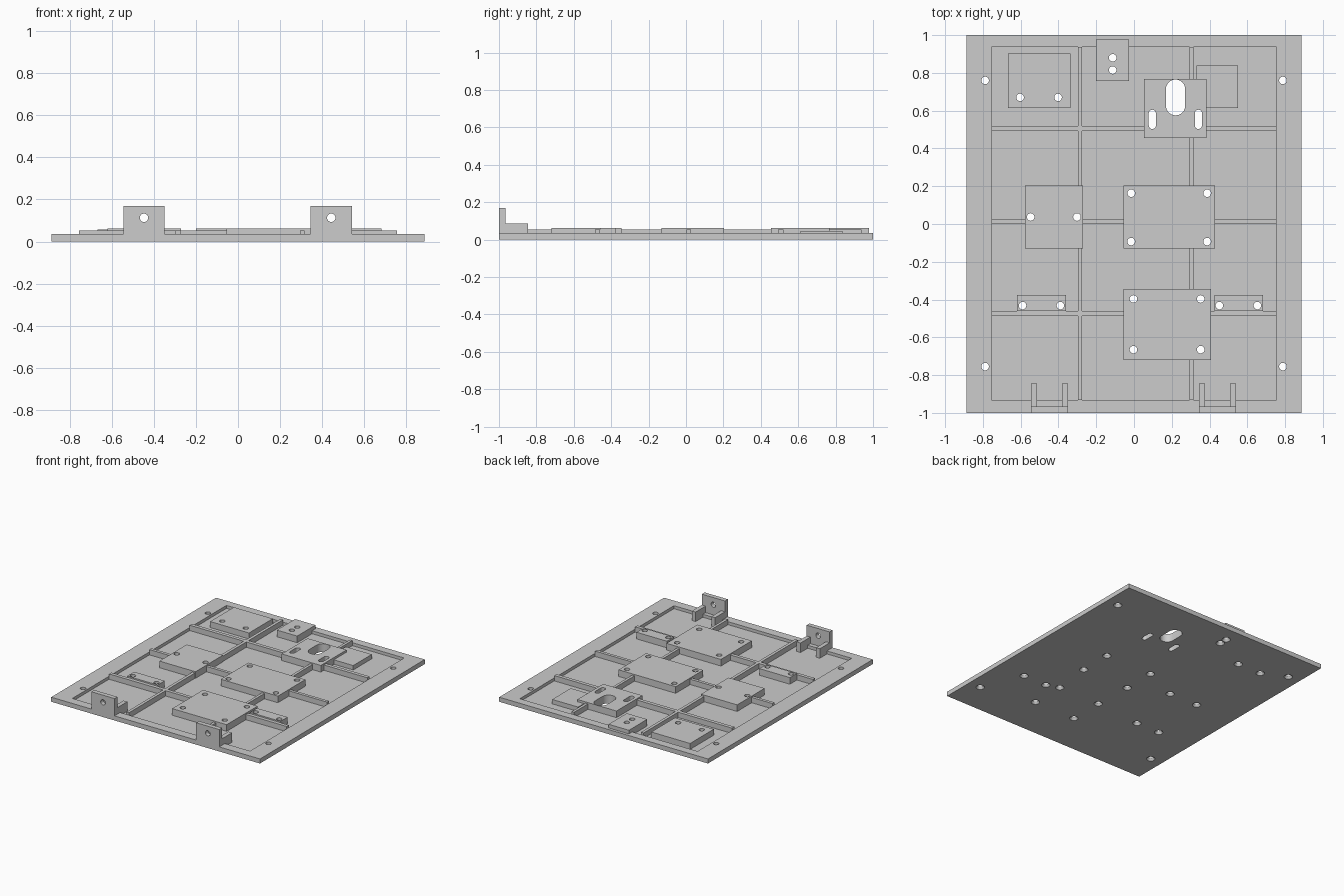
import bpy, bmesh, math

if "Cube" in bpy.data.objects:
    bpy.data.objects.remove(bpy.data.objects["Cube"])

FLOOR, DECK, RIB, PAD = 0.012, 0.035, 0.053, 0.063

grey = bpy.data.materials.new("plain grey")
grey.diffuse_color = (0.604, 0.604, 0.604, 1)
grey.use_nodes = True
grey.node_tree.nodes["Principled BSDF"].inputs["Base Color"].default_value = grey.diffuse_color


def make(name, bm):
    bmesh.ops.recalc_face_normals(bm, faces=bm.faces)
    me = bpy.data.meshes.new(name)
    bm.to_mesh(me)
    bm.free()
    me.materials.append(grey)
    ob = bpy.data.objects.new(name, me)
    bpy.context.collection.objects.link(ob)
    return ob


def prism(bm, pts, z0, z1):
    """Extrude a closed xy outline from z0 to z1."""
    low = [bm.verts.new((x, y, z0)) for x, y in pts]
    top = [bm.verts.new((x, y, z1)) for x, y in pts]
    bm.faces.new(low[::-1])
    bm.faces.new(top)
    for i in range(len(pts)):
        j = (i + 1) % len(pts)
        bm.faces.new((low[i], low[j], top[j], top[i]))


def boxes(name, *dims):
    bm = bmesh.new()
    for x0, x1, y0, y1, z0, z1 in dims:
        prism(bm, [(x0, y0), (x1, y0), (x1, y1), (x0, y1)], z0, z1)
    return make(name, bm)


def lathe(profile, n=24):
    """Capped solid turned around the z axis."""
    bm = bmesh.new()
    rings = [[bm.verts.new((r * math.cos(2 * math.pi * i / n),
                            r * math.sin(2 * math.pi * i / n), z))
              for i in range(n)] for r, z in profile]
    for a, b in zip(rings, rings[1:]):
        for i in range(n):
            j = (i + 1) % n
            bm.faces.new((a[i], a[j], b[j], b[i]))
    bm.faces.new(rings[0][::-1])
    bm.faces.new(rings[-1])
    return make("round_cutter", bm)


def slot(cx, y0, y1, r, n=12):
    """Rounded slot cutter running along y."""
    arc = [(r * math.cos(math.pi * i / n), r * math.sin(math.pi * i / n)) for i in range(n + 1)]
    bm = bmesh.new()
    prism(bm, [(cx + x, y1 - r + y) for x, y in arc] +
          [(cx - x, y0 + r - y) for x, y in arc], -0.1, 0.3)
    return make("slot_cutter", bm)


def cut(ob, cutter):
    m = ob.modifiers.new("cut", 'BOOLEAN')
    m.operation, m.solver, m.object = 'DIFFERENCE', 'EXACT', cutter
    dg = bpy.context.evaluated_depsgraph_get()
    me = bpy.data.meshes.new_from_object(ob.evaluated_get(dg))
    ob.modifiers.clear()
    ob.data = me


# Base plate with a shallow pocket
plate = boxes("base_plate", (-0.887, 0.887, -1, 1, 0, DECK))
pocket = boxes("pocket_cutter", (-0.755, 0.755, -0.932, 0.938, FLOOR, 0.2))
cut(plate, pocket)
bpy.data.objects.remove(pocket)

# Stiffening ribs, broken where they meet pads or one another
L0, L1, R0, R1 = -0.297, -0.274, 0.295, 0.316
segments = [
    (L0, L1, -0.932, -0.13), (L0, L1, 0.203, 0.938),
    (R0, R1, -0.932, -0.72), (R0, R1, -0.345, -0.13),
    (R0, R1, 0.203, 0.455), (R0, R1, 0.768, 0.938),
    (-0.755, L0, -0.487, -0.46), (L1, -0.055, -0.487, -0.46), (0.408, 0.755, -0.487, -0.46),
    (-0.755, -0.577, 0.003, 0.027), (-0.27, -0.055, 0.003, 0.027), (0.43, 0.755, 0.003, 0.027),
    (-0.755, L0, 0.492, 0.52), (L1, 0.053, 0.492, 0.52), (0.385, 0.755, 0.492, 0.52),
]
boxes("ribs", *[(*s, FLOOR, RIB) for s in segments])

# Mounting pads: outline and top height
pads = {
    "back_left_pad": (-0.667, -0.337, 0.615, 0.903, 0.058),
    "back_block": (-0.2, -0.027, 0.757, 0.978, PAD),
    "slotted_pad": (0.053, 0.385, 0.455, 0.768, PAD),
    "back_right_pad": (0.33, 0.55, 0.613, 0.838, 0.046),
    "middle_left_pad": (-0.577, -0.27, -0.13, 0.203, PAD),
    "middle_pad": (-0.055, 0.43, -0.13, 0.203, PAD),
    "front_pad": (-0.055, 0.408, -0.72, -0.345, PAD),
    "front_left_pad": (-0.62, -0.36, -0.46, -0.375, PAD),
    "front_right_pad": (0.425, 0.683, -0.46, -0.375, PAD),
}
pad_obs = {}
for name, (x0, x1, y0, y1, top) in pads.items():
    pad_obs[name] = boxes(name, (x0, x1, y0, y1, FLOOR, top))


def drill(cutter, x, y):
    """Cut the plate and whichever pad lies at x, y."""
    cut(plate, cutter)
    for name, (x0, x1, y0, y1, top) in pads.items():
        if x0 < x < x1 and y0 < y < y1:
            cut(pad_obs[name], cutter)
    bpy.data.objects.remove(cutter)


# Countersunk screw holes
holes = [(sx * 0.788, y) for sx in (-1, 1) for y in (-0.755, 0.76)]
holes += [(-0.603, 0.67), (-0.402, 0.67), (-0.113, 0.88), (-0.113, 0.815)]
holes += [(-0.547, 0.037), (-0.302, 0.037)]
holes += [(x, y) for x in (-0.015, 0.387) for y in (-0.093, 0.163)]
holes += [(x, y) for x in (-0.003, 0.353) for y in (-0.665, -0.397)]
holes += [(x, -0.432) for x in (-0.59, -0.39, 0.452, 0.653)]
for x, y in holes:
    bit = lathe([(0.034, -0.005), (0.02, 0.016), (0.02, 0.3)])
    bit.location = (x, y, 0)
    drill(bit, x, y)

# Long slots in the slotted pad
for cx, y0, y1, r in ((0.22, 0.575, 0.765, 0.051), (0.097, 0.503, 0.605, 0.019),
                      (0.341, 0.503, 0.605, 0.019)):
    drill(slot(cx, y0, y1, r), cx, 0.59)

# Hinge brackets: drilled upright lug with two low arms
for side, cx in (("left", -0.447), ("right", 0.443)):
    lug = boxes(side + "_bracket_lug", (cx - 0.098, cx + 0.098, -1, -0.965, DECK, 0.168))
    pin = lathe([(0.02, -0.1), (0.02, 0.1)])
    pin.rotation_euler.x = math.pi / 2
    pin.location = (cx, -0.98, 0.113)
    cut(lug, pin)
    bpy.data.objects.remove(pin)
    boxes(side + "_bracket_arms",
          *[(cx + s * 0.082 - 0.016, cx + s * 0.082 + 0.016, -0.965, -0.845, FLOOR, 0.085)
            for s in (-1, 1)])

# Smooth the bores while keeping edges sharp
bpy.ops.object.select_all(action='DESELECT')
for ob in bpy.context.scene.objects:
    ob.select_set(True)
bpy.context.view_layer.objects.active = plate
bpy.ops.object.shade_smooth_by_angle(angle=math.radians(30))
